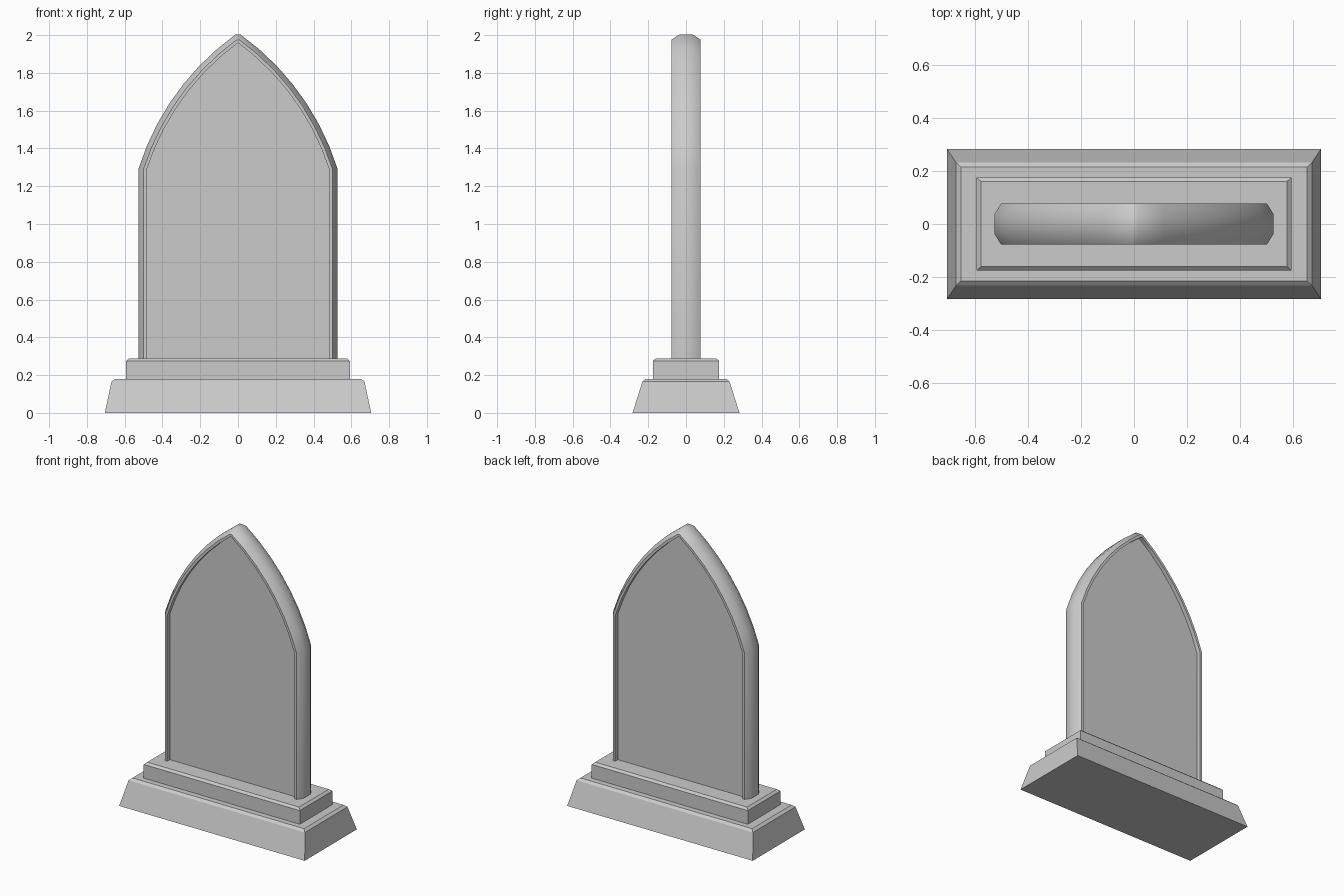
import bpy, bmesh
from math import sqrt, acos, cos, sin

if "Cube" in bpy.data.objects:
    bpy.data.objects.remove(bpy.data.objects["Cube"])


def loft(name, loops, smooth=None):
    """Join matching closed loops with quads and cap both ends."""
    bm = bmesh.new()
    rings = [[bm.verts.new(p) for p in loop] for loop in loops]
    n = len(rings[0])
    for a, b in zip(rings, rings[1:]):
        for i in range(n):
            j = (i + 1) % n
            bm.faces.new((a[i], a[j], b[j], b[i]))
    bm.faces.new(rings[0])
    bm.faces.new(rings[-1])
    bmesh.ops.recalc_face_normals(bm, faces=bm.faces[:])
    mesh = bpy.data.meshes.new(name)
    bm.to_mesh(mesh)
    bm.free()
    ob = bpy.data.objects.new(name, mesh)
    bpy.context.collection.objects.link(ob)
    if smooth:
        bpy.ops.object.select_all(action='DESELECT')
        ob.select_set(True)
        bpy.context.view_layer.objects.active = ob
        bpy.ops.object.shade_smooth_by_angle(angle=smooth)
    return ob


def rect(x, y, z):
    return [(-x, -y, z), (x, -y, z), (x, y, z), (-x, y, z)]


def arch(inset, y, tip, steps=7):
    """Pointed arch outline, inset from the slab edge, with a tiny flat tip."""
    cx, cz, r, half = -0.794, 0.879, 1.384 - inset, 0.526 - inset
    a0, a1 = acos((half - cx) / r), acos((tip - cx) / r)
    right = [(half, 0.25)]
    for i in range(steps + 1):
        a = a0 + (a1 - a0) * i / steps
        right.append((cx + r * cos(a), cz + r * sin(a)))
    left = [(-x, z) for x, z in reversed(right)]
    return [(x, y, z) for x, z in right + left]


# sloped base with chamfered top
loft("base", [rect(0.705, 0.283, 0), rect(0.67, 0.231, 0.165), rect(0.652, 0.214, 0.18)])

# plinth with chamfered top
loft("plinth", [rect(0.593, 0.176, 0.17), rect(0.593, 0.176, 0.274), rect(0.577, 0.161, 0.288)])

# arched slab: recessed panel, rim and chamfered edge, same on front and back
half_section = [(0.043, 0.05, 0.002), (0.043, 0.078, 0.002), (0.026, 0.078, 0.008), (0.0, 0.037, 0.014)]
front = [arch(d, -y, t) for d, y, t in half_section]
back = [arch(d, y, t) for d, y, t in reversed(half_section)]
loft("headstone_slab", front + back, smooth=0.7)
